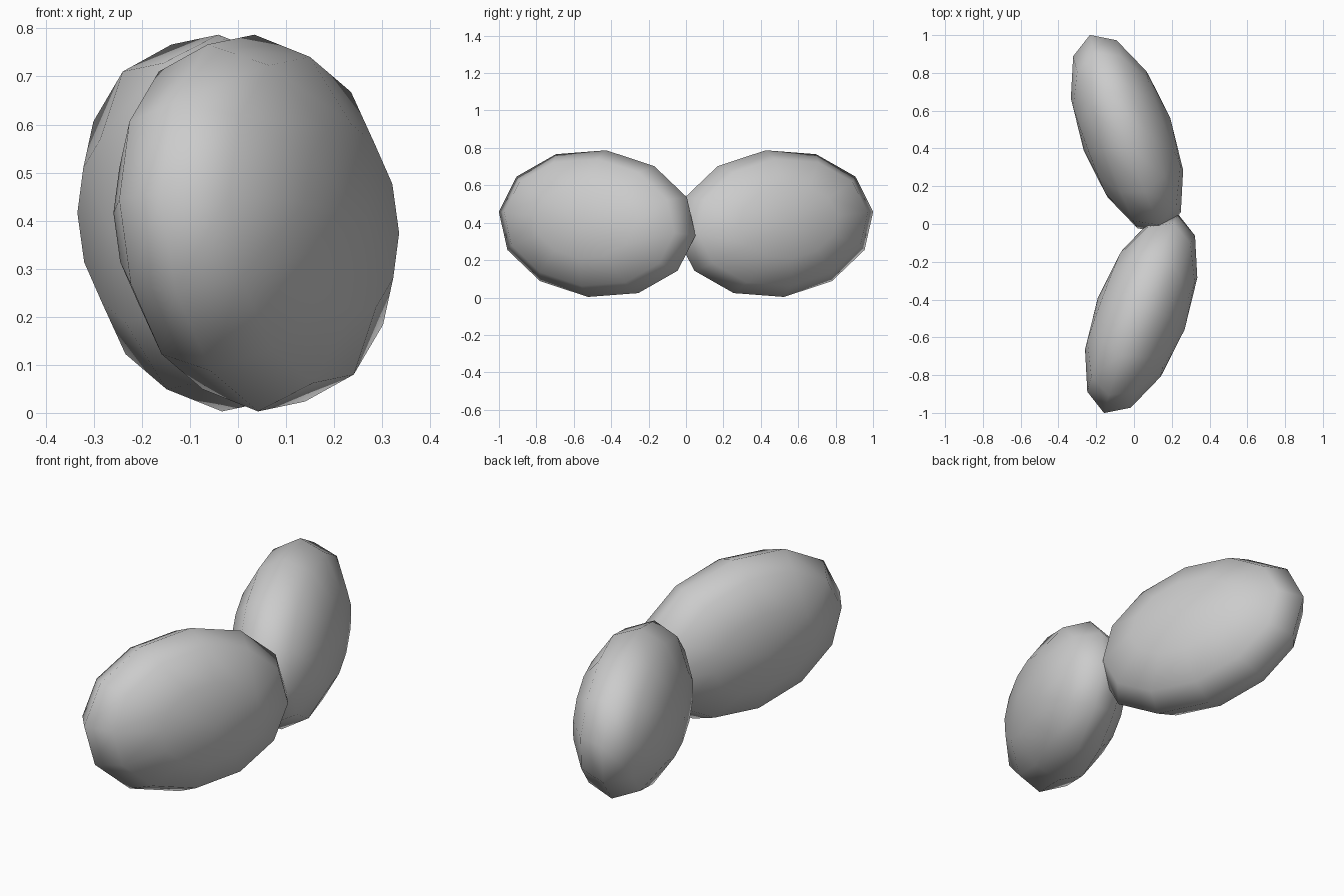
import bpy
from math import radians
from mathutils import Matrix

if "Cube" in bpy.data.objects:
    bpy.data.objects.remove(bpy.data.objects["Cube"])

# Half sizes of one lobe: thickness, length, height
HALF = (0.245, 0.565, 0.395)


def lobe(name, side, x):
    """Low-poly ellipsoid with its sphere poles on the thin axis, mirrored in y by side."""
    bpy.ops.mesh.primitive_uv_sphere_add(segments=12, ring_count=6, radius=1)
    ob = bpy.context.object
    ob.name = name
    poles_to_x = Matrix.Rotation(radians(90), 4, 'Y')
    size = Matrix.Diagonal((*HALF, 1))
    turn = (Matrix.Rotation(radians(-20.5), 4, 'Z')
            @ Matrix.Rotation(radians(-6.5), 4, 'X')
            @ Matrix.Rotation(radians(-3), 4, 'Y'))
    place = Matrix.Translation((x, 0.475 * side, 0.395))
    mirror = Matrix.Diagonal((1, -side, 1, 1))
    ob.data.transform(place @ mirror @ turn @ size @ poles_to_x)
    if side > 0:
        ob.data.flip_normals()
    bpy.ops.object.shade_smooth()
    return ob


# Two flattened lobes touching end to end in a shallow V
lobe("front_lobe", -1, 0.038)
lobe("back_lobe", 1, -0.037)
